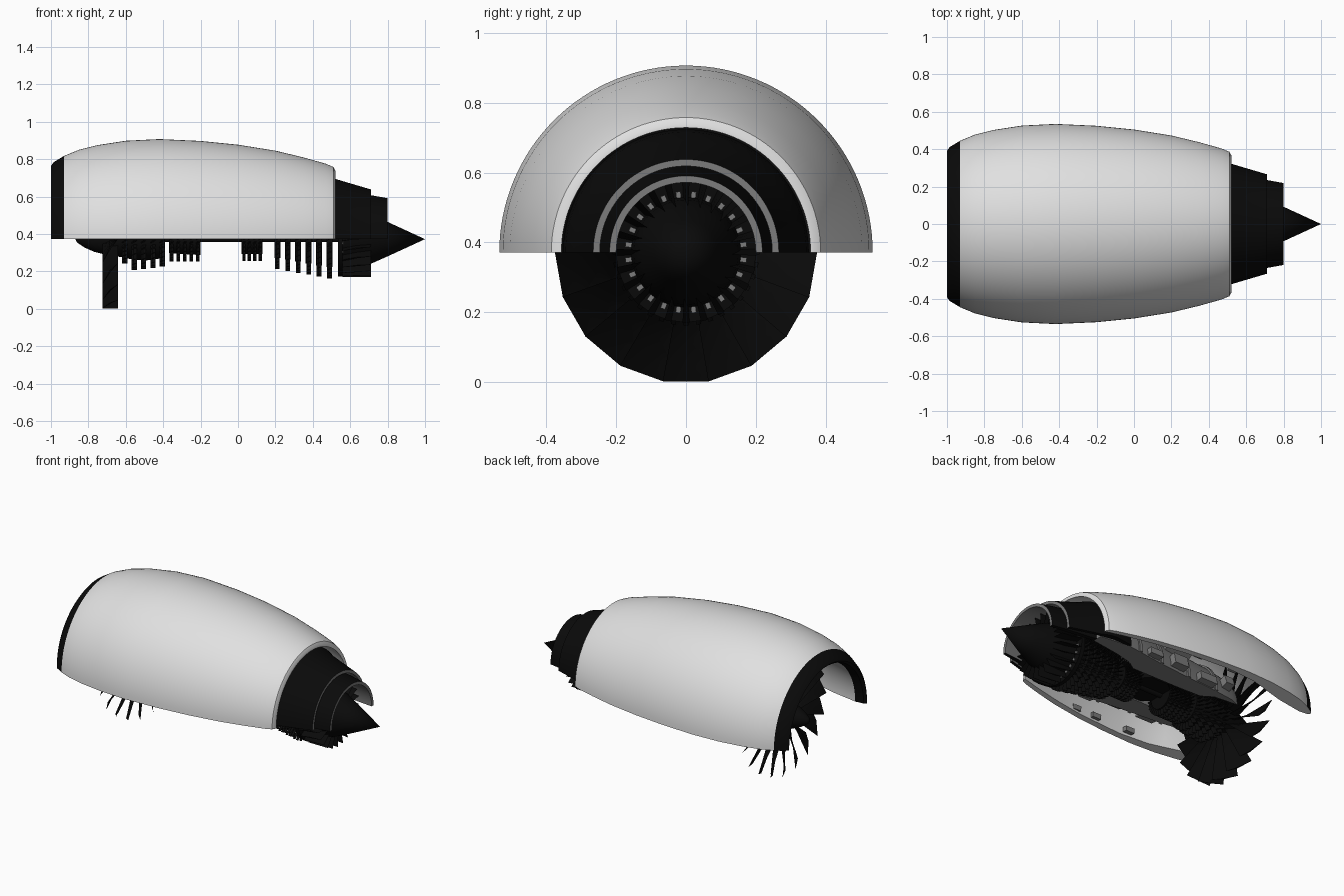
import bpy, bmesh
from math import pi, sin, cos, radians
from mathutils import Vector, Matrix

if "Cube" in bpy.data.objects:
    bpy.data.objects.remove(bpy.data.objects["Cube"], do_unlink=True)

AXIS_Z = 0.372


def material(name, v):
    m = bpy.data.materials.new(name)
    m.use_nodes = True
    m.diffuse_color = (v, v, v, 1)
    m.node_tree.nodes["Principled BSDF"].inputs["Base Color"].default_value = (v, v, v, 1)
    return m


WHITE = material("cowl white", 0.75)
BLACK = material("engine black", 0.003)
GREY = material("casing grey", 0.2)


def point(x, r, a):
    return Vector((x, r * cos(a), r * sin(a)))


def finish(bm, name, mats, rule=None, angle=35):
    """Turn a bmesh about the engine axis into an object, painting faces by a rule."""
    bmesh.ops.remove_doubles(bm, verts=bm.verts, dist=1e-5)
    bmesh.ops.recalc_face_normals(bm, faces=bm.faces)
    if rule:
        for f in bm.faces:
            f.material_index = rule(f.calc_center_median(), f.normal)
    me = bpy.data.meshes.new(name)
    bm.to_mesh(me)
    bm.free()
    for m in mats:
        me.materials.append(m)
    me.shade_smooth()
    me.set_sharp_from_angle(angle=radians(angle))
    ob = bpy.data.objects.new(name, me)
    ob.location.z = AXIS_Z
    bpy.context.collection.objects.link(ob)
    return ob


def lathe(name, profile, mats, half=False, rule=None, segs=64):
    """Revolve (x, r) points; a half lathe closes its profile and caps the cut."""
    bm = bmesh.new()
    sweep = pi if half else 2 * pi
    rings = [[bm.verts.new(point(x, r, sweep * i / segs)) for x, r in profile]
             for i in range(segs + 1)]
    n = len(profile)
    for a, b in zip(rings, rings[1:]):
        for j in range(n if half else n - 1):
            k = (j + 1) % n
            bm.faces.new((a[j], a[k], b[k], b[j]))
    if half:
        bm.faces.new(rings[0])
        bm.faces.new(rings[-1])
    return finish(bm, name, mats, rule)


def blade_row(name, x, width, r0, r1, count, root, tip, thick=0.003):
    """Ring of cambered blades whose tangential chord grows from root to tip."""
    bm = bmesh.new()
    for i in range(count):
        turn = Matrix.Rotation(-pi / 2 + 2 * pi * i / count, 3, 'X')
        sections = []
        for s in range(5):
            f = s / 4
            r, t = r0 + (r1 - r0) * f, root + (tip - root) * f
            camber = 0.12 * t
            shape = [(-width / 2, t / 2), (thick, thick - camber),
                     (width / 2, -t / 2), (-thick, -camber - thick)]
            sections.append([bm.verts.new(turn @ Vector((x + dx, r, dt))) for dx, dt in shape])
        for a, b in zip(sections, sections[1:]):
            for j in range(4):
                k = (j + 1) % 4
                bm.faces.new((a[j], a[k], b[k], b[j]))
        bm.faces.new(sections[0])
        bm.faces.new(sections[-1])
    return finish(bm, name, [BLACK])


def blocks(name, items, mat):
    """Boxes given as (x, r, angle, length, width, height), turned to face outward."""
    bm = bmesh.new()
    for x, r, a, l, w, h in items:
        m = (Matrix.Rotation(a, 4, 'X') @ Matrix.Translation((x, r, 0))
             @ Matrix.Diagonal((l, h, w, 1)))
        bmesh.ops.create_cube(bm, size=1, matrix=m)
    return finish(bm, name, [mat])


# Upper cowl: outer skin, rear edge, inner skin, black intake lip
lathe("upper_cowl", [
    (-1, .392), (-.985, .412), (-.93, .445), (-.85, .478), (-.75, .503), (-.6, .526),
    (-.42, .535), (-.2, .525), (0, .505), (.2, .473), (.35, .437), (.47, .403),
    (.51, .386), (.52, .368), (.52, .357), (.4, .39), (.2, .434), (0, .466), (-.3, .487),
    (-.5, .472), (-.6, .445), (-.75, .402), (-.93, .372), (-.985, .378)],
    [WHITE, BLACK], half=True, rule=lambda c, n: int(c.x < -.93))


# Nozzles: black outside, grey rear rims and linings
def grey_inside(c, n):
    outward = Vector((0, c.y, c.z)).normalized()
    return int(n.x > 0.9 or n.dot(outward) < -0.3)


lathe("outer_nozzle", [(.3, .335), (.42, .352), (.47, .345), (.52, .322), (.71, .266),
                       (.71, .247), (.52, .3), (.42, .32), (.3, .315)],
      [BLACK, GREY], half=True, rule=grey_inside)
lathe("inner_nozzle", [(.5, .262), (.6, .25), (.71, .235), (.8, .219), (.8, .2),
                       (.7, .21), (.5, .235)],
      [BLACK, GREY], half=True, rule=grey_inside)

# Core casing around the compressor and turbine
lathe("core_casing", [(-.61, .2), (-.55, .225), (-.4, .245), (-.2, .26), (.05, .285), (.3, .32),
                      (.5, .3), (.5, .235), (.3, .205), (.18, .175), (.12, .135), (-.2, .135),
                      (-.38, .14), (-.45, .185)],
      [GREY], half=True)
for i, (x, r) in enumerate([(-.42, .255), (-.2, .273), (.02, .295), (.2, .318)]):
    lathe(f"casing_rib_{i + 1}", [(x, r - .03), (x, r), (x + .02, r), (x + .02, r - .03)],
          [GREY], half=True)

# Combustor, only in the upper half
lathe("combustor", [(-.2, .02), (-.2, .085), (-.15, .125), (-.03, .125), (.02, .08), (.02, .02)],
      [BLACK], half=True)

# Accessories and brackets, mirrored on both sides
gear = []
for x, r, a, l, w, h in [(-.32, .27, .12, .12, .05, .05), (-.1, .29, .2, .1, .07, .05),
                         (.1, .31, .1, .09, .04, .04), (-.5, .25, .35, .06, .06, .06),
                         (-.12, .29, .6, .18, .05, .04), (.12, .31, .8, .08, .08, .04)]:
    gear += [(x, r, a, l, w, h), (x, r, pi - a, l, w, h)]
blocks("casing_accessories", gear, GREY)
blocks("cowl_brackets", [(x, .465, a, .06, .03, .03) for x in (-.35, -.1, .05)
                         for a in (.06, pi - .06)], GREY)

# Spinner and fan
lathe("spinner", [(-.87, 0), (-.86, .018), (-.82, .045), (-.77, .067), (-.72, .08),
                  (-.63, .095), (-.61, .095), (-.61, 0)], [BLACK])
blade_row("fan_blades", -.683, .085, .075, .37, 18, .025, .133)

# Central shaft and drums
lathe("main_shaft", [(-.62, 0), (-.62, .016), (.56, .016), (.56, 0)], [BLACK], segs=24)
lathe("booster_drum", [(-.62, 0), (-.62, .1), (-.5, .115), (-.39, .1), (-.39, 0)], [BLACK])
lathe("compressor_drum", [(-.37, 0), (-.37, .075), (-.2, .085), (-.2, 0)], [BLACK])
lathe("high_turbine_drum", [(.02, 0), (.02, .08), (.13, .08), (.13, 0)], [BLACK])

# Compressor and high pressure rows
for i in range(5):
    x = -.605 + i * .05
    blade_row(f"booster_row_{i + 1}", x, .028, .09, (.13, .165, .16, .155, .145)[i], 30, .01, .016)
for i in range(5):
    blade_row(f"compressor_row_{i + 1}", -.355 + i * .035, .02, .07, .12, 32, .008, .012)
for i in range(4):
    blade_row(f"high_turbine_row_{i + 1}", .032 + i * .029, .018, .07, .118, 32, .008, .012)

# Low pressure turbine: thin separate discs with growing blades
for i in range(6):
    x, r = .21 + i * .056, .16 + i * .01
    lathe(f"turbine_disc_{i + 1}", [(x - .016, 0), (x - .016, r - .06), (x + .016, r - .06),
                                    (x + .016, 0)], [BLACK])
    blade_row(f"turbine_row_{i + 1}", x, .026, r - .065, r, 36, .01, .014)

# Tail: backing ring, exit vanes, cone and vane gap plates
lathe("tail_ring", [(.535, 0), (.535, .2), (.56, .2), (.56, .15)], [BLACK])
blade_row("exit_vanes", .635, .15, .13, .203, 24, .012, .02)
lathe("tail_cone", [(.55, 0), (.55, .158), (.63, .15), (.71, .132), (.8, .092), (1, 0)], [BLACK])
blocks("vane_gap_plates", [(.562, .166, 2 * pi * (i + .5) / 24, .006, .014, .018)
                           for i in range(24)], GREY)
